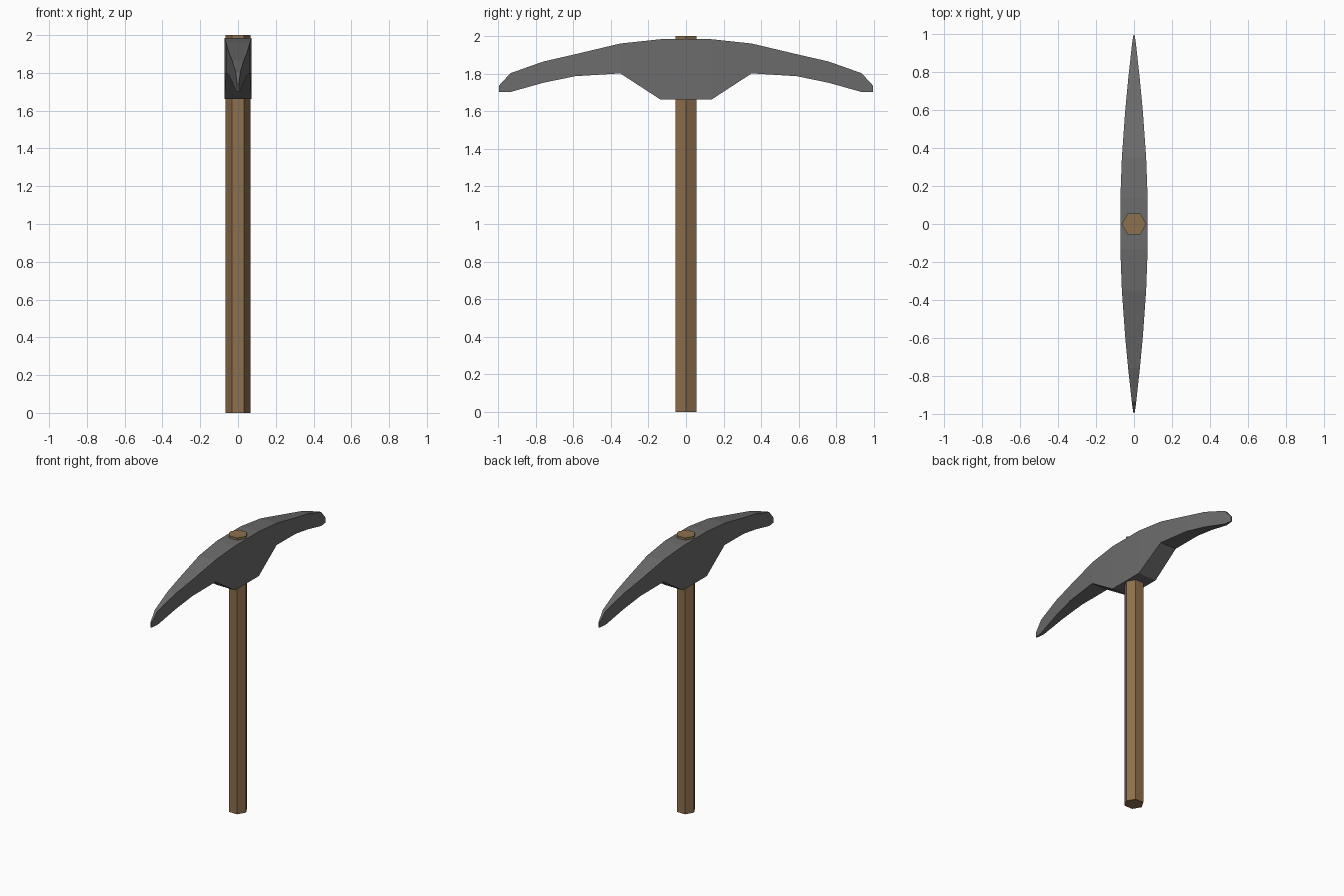
import bpy, bmesh, math

if "Cube" in bpy.data.objects:
    bpy.data.objects.remove(bpy.data.objects["Cube"])


def material(name, rgb):
    m = bpy.data.materials.new(name)
    m.diffuse_color = (*rgb, 1)
    m.use_nodes = True
    m.node_tree.nodes["Principled BSDF"].inputs["Base Color"].default_value = m.diffuse_color
    return m


def finish(bm, name, mat):
    bmesh.ops.recalc_face_normals(bm, faces=bm.faces)
    mesh = bpy.data.meshes.new(name)
    bm.to_mesh(mesh)
    bm.free()
    mesh.materials.append(mat)
    obj = bpy.data.objects.new(name, mesh)
    bpy.context.collection.objects.link(obj)
    return obj


wood = material("wood brown", (0.27, 0.16, 0.075))
iron = material("iron grey", (0.15, 0.15, 0.15))

# Handle: six-sided shaft with corners on the x axis
bm = bmesh.new()
ring = [bm.verts.new((0.065 * math.cos(i * math.pi / 3),
                      0.065 * math.sin(i * math.pi / 3), 0)) for i in range(6)]
base = bm.faces.new(ring)
top = bmesh.ops.extrude_face_region(bm, geom=[base], use_keep_orig=True)
bmesh.ops.translate(bm, vec=(0, 0, 2),
                    verts=[v for v in top["geom"] if isinstance(v, bmesh.types.BMVert)])
finish(bm, "handle", wood)

# Head: rectangular sections (y, top z, bottom z, half width), mirrored front to back
half = [(0.135, 1.984, 1.662, 0.072), (0.35, 1.961, 1.802, 0.064),
        (0.59, 1.904, 1.787, 0.047), (0.76, 1.865, 1.752, 0.031),
        (0.935, 1.803, 1.703, 0.012), (0.995, 1.738, 1.702, 0.004)]
sections = [(-y, t, b, w) for y, t, b, w in reversed(half)] + half
bm = bmesh.new()
rings = [[bm.verts.new(p) for p in ((-w, y, b), (w, y, b), (w, y, t), (-w, y, t))]
         for y, t, b, w in sections]
for a, c in zip(rings, rings[1:]):
    for i in range(4):
        j = (i + 1) % 4
        bm.faces.new((a[i], a[j], c[j], c[i]))
bm.faces.new(rings[0])
bm.faces.new(rings[-1])
finish(bm, "pick_head", iron)
